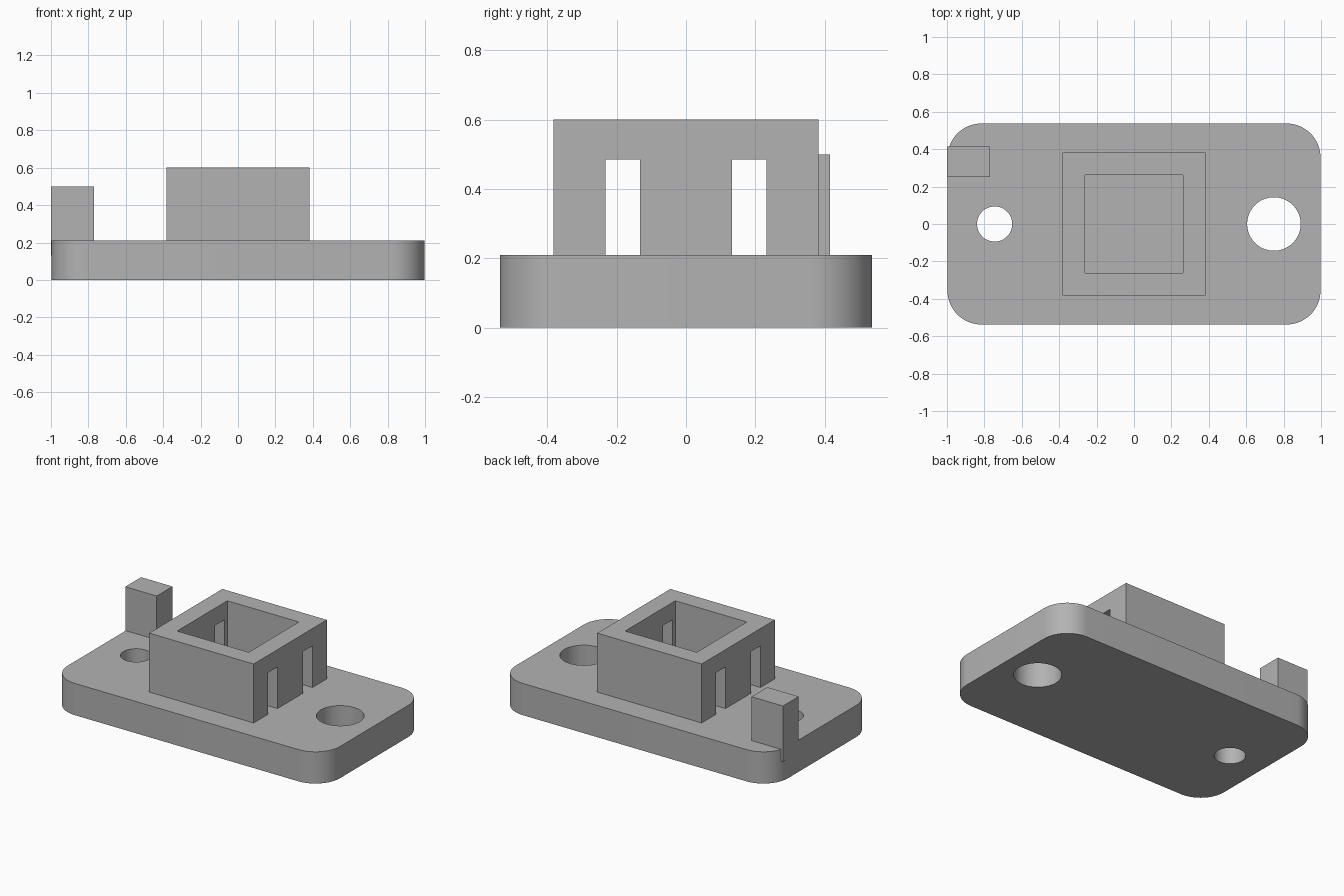
import bpy
import bmesh
import math

default_cube = bpy.data.objects.get("Cube")
if default_cube:
    bpy.data.objects.remove(default_cube, do_unlink=True)

GREY = (0.45, 0.45, 0.45, 1)
grey = bpy.data.materials.new("plain grey")
grey.use_nodes = True
grey.diffuse_color = GREY
grey.node_tree.nodes["Principled BSDF"].inputs["Base Color"].default_value = GREY

PLATE_TOP = 0.21


def prism(name, outline, z0, z1):
    """Extrude a counter-clockwise outline from z0 to z1."""
    bm = bmesh.new()
    base = bm.faces.new([bm.verts.new((x, y, z0)) for x, y in outline])
    grown = bmesh.ops.extrude_face_region(bm, geom=[base], use_keep_orig=True)
    top = [v for v in grown["geom"] if isinstance(v, bmesh.types.BMVert)]
    bmesh.ops.translate(bm, verts=top, vec=(0, 0, z1 - z0))
    bmesh.ops.recalc_face_normals(bm, faces=bm.faces)
    mesh = bpy.data.meshes.new(name)
    bm.to_mesh(mesh)
    bm.free()
    mesh.materials.append(grey)
    obj = bpy.data.objects.new(name, mesh)
    bpy.context.collection.objects.link(obj)
    return obj


def box(name, x0, x1, y0, y1, z0, z1):
    return prism(name, [(x0, y0), (x1, y0), (x1, y1), (x0, y1)], z0, z1)


def arc(cx, cy, radius, start, sweep, steps):
    angles = [math.radians(start + sweep * i / steps) for i in range(steps + 1)]
    return [(cx + radius * math.cos(a), cy + radius * math.sin(a)) for a in angles]


def cut(obj, cutters):
    """Subtract every cutter, bake the result and discard the cutters."""
    for cutter in cutters:
        cutter.hide_render = True
        mod = obj.modifiers.new("cut", "BOOLEAN")
        mod.operation = "DIFFERENCE"
        mod.solver = "EXACT"
        mod.object = cutter
    depsgraph = bpy.context.evaluated_depsgraph_get()
    mesh = bpy.data.meshes.new_from_object(obj.evaluated_get(depsgraph))
    obj.modifiers.clear()
    obj.data = mesh
    for cutter in cutters:
        bpy.data.objects.remove(cutter, do_unlink=True)


# Base plate with rounded corners and two round holes
half_x, half_y, corner = 0.997, 0.537, 0.18
outline = []
for i, (sx, sy) in enumerate([(1, 1), (-1, 1), (-1, -1), (1, -1)]):
    outline += arc(sx * (half_x - corner), sy * (half_y - corner),
                   corner, 90 * i, 90, 16)
plate = prism("base_plate", outline, 0, PLATE_TOP)
holes = [prism("hole_cutter", arc(x, 0, r, 0, 360, 64)[:-1], -0.1, 0.4)
         for x, r in [(-0.745, 0.094), (0.748, 0.143)]]
cut(plate, holes)

# Square socket, open at the top, with two slots through each side wall
socket = box("square_socket", -0.382, 0.382, -0.382, 0.382, PLATE_TOP - 0.005, 0.6)
cutters = [box("cavity_cutter", -0.262, 0.262, -0.262, 0.262, 0.1, 0.8)]
for y in (-0.182, 0.182):
    cutters.append(box("slot_cutter", -0.6, 0.6, y - 0.05, y + 0.05, 0.1, 0.485))
cut(socket, cutters)

# Small post on the rear right edge, reaching slightly down the plate side
post = box("corner_post", -1, -0.77, 0.25, 0.415, 0.13, 0.5)

# Smooth the rounded walls while keeping the edges sharp
bpy.ops.object.select_all(action="DESELECT")
plate.select_set(True)
bpy.context.view_layer.objects.active = plate
bpy.ops.object.shade_smooth_by_angle(angle=math.radians(30))
